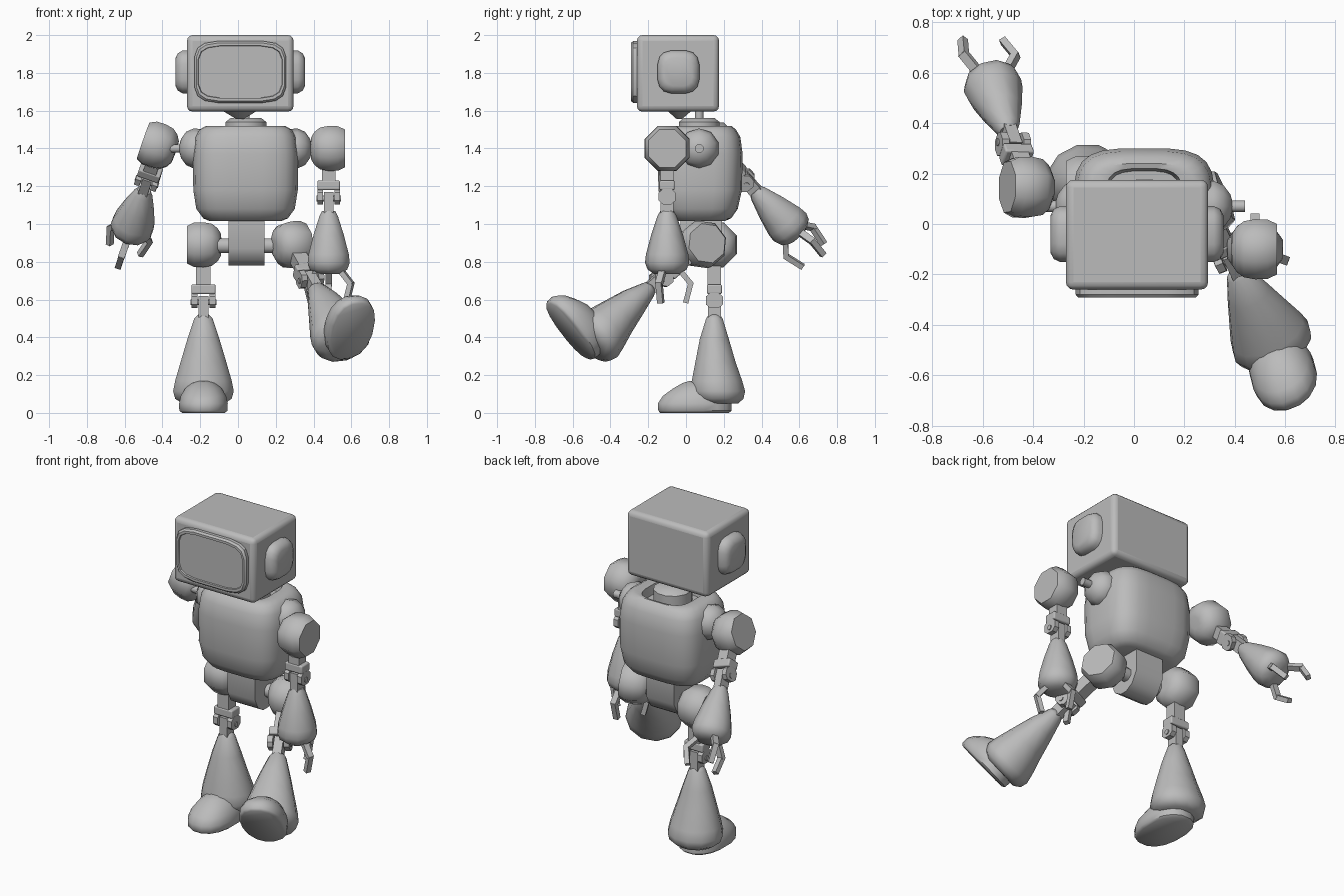
import bpy, bmesh, math
from mathutils import Matrix, Vector

if "Cube" in bpy.data.objects:
    bpy.data.objects.remove(bpy.data.objects["Cube"])

grey = bpy.data.materials.new("metal_grey")
grey.diffuse_color = (0.5, 0.5, 0.5, 1)
grey.use_nodes = True
grey.node_tree.nodes["Principled BSDF"].inputs["Base Color"].default_value = grey.diffuse_color

I = Matrix.Identity(4)
ALONG_X = Matrix(((0, 0, 1, 0), (1, 0, 0, 0), (0, 1, 0, 0), (0, 0, 0, 1)))   # loft axis -> +x
ALONG_FRONT = Matrix(((1, 0, 0, 0), (0, 0, -1, 0), (0, 1, 0, 0), (0, 0, 0, 1)))  # loft axis -> -y
T = Matrix.Translation


def finish(name, bm, M, angle=50, bevel=0):
    """Place the mesh, fix normals and shade it."""
    bm.transform(M)
    bmesh.ops.recalc_face_normals(bm, faces=bm.faces[:])
    me = bpy.data.meshes.new(name)
    bm.to_mesh(me)
    bm.free()
    ob = bpy.data.objects.new(name, me)
    bpy.context.collection.objects.link(ob)
    me.materials.append(grey)
    if bevel:
        mod = ob.modifiers.new("bevel", 'BEVEL')
        mod.width, mod.segments = bevel, 3
    bpy.ops.object.select_all(action='DESELECT')
    bpy.context.view_layer.objects.active = ob
    ob.select_set(True)
    bpy.ops.object.shade_smooth_by_angle(angle=math.radians(angle))
    return ob


def loft(name, rings, M=I, n=8, e=2.0, angle=50):
    """Rings are (height, half x, half y, centre x, centre y); e squares the outline."""
    bm = bmesh.new()
    loops = []
    for r in rings:
        z, hx, hy, cx, cy = (tuple(r) + (0, 0))[:5]
        loop = []
        for i in range(n):
            a = 2 * math.pi * (i + 0.5) / n
            c, s = math.cos(a), math.sin(a)
            loop.append(bm.verts.new((cx + hx * math.copysign(abs(c) ** (2 / e), c),
                                      cy + hy * math.copysign(abs(s) ** (2 / e), s), z)))
        loops.append(loop)
    for a, b in zip(loops, loops[1:]):
        for i in range(n):
            j = (i + 1) % n
            bm.faces.new((a[i], a[j], b[j], b[i]))
    bm.faces.new(loops[0])
    bm.faces.new(loops[-1])
    return finish(name, bm, M, angle)


def lathe(name, profile, M=I, n=8):
    return loft(name, [(z, r, r) for z, r in profile], M, n)


def box(name, lo, hi, M=I, bevel=0):
    bm = bmesh.new()
    bmesh.ops.create_cube(bm, size=1)
    lo, hi = Vector(lo), Vector(hi)
    for v in bm.verts:
        v.co = (lo + hi) / 2 + Vector(a * b for a, b in zip(v.co, hi - lo))
    return finish(name, bm, M, 40, bevel)


def frame(origin, x_hint, down):
    """Limb frame: local -z runs down the limb, local x along the joint axis."""
    z = -Vector(down).normalized()
    x = Vector(x_hint)
    x = (x - x.dot(z) * z).normalized()
    y = z.cross(x)
    return T(origin) @ Matrix((x, y, z)).transposed().to_4x4()


# ---- head ----
HX = 0.012
box("head", (-0.27, -0.26, 1.595), (0.294, 0.175, 2.0), bevel=0.03)
loft("visor", [(0.24, .245, .165), (.28, .245, .165), (.292, .235, .155),
               (.292, .225, .14), (.283, .222, .138)], T((HX, 0, 1.805)) @ ALONG_FRONT, 16, 4.5, 30)
for side, nm in ((1, "right"), (-1, "left")):
    S = Matrix.Diagonal((side, 1, 1, 1))
    loft(nm + "_ear", [(.25, .112, .115), (.305, .112, .115), (.33, .1, .1), (.343, .075, .075)],
         T((HX, -0.04, 1.805)) @ S @ ALONG_X, 16, 3.2)
loft("chin_wedge", [(1.6, .1, .07, 0.01, -.035), (1.555, .02, .015, 0.01, -.035)], n=8)
lathe("neck_rod", [(1.47, .024), (1.61, .024)], T((.04, .07, 0)))

# ---- torso with open collar well ----
loft("torso", [(1.015, .19, .13), (1.03, .225, .165), (1.08, .262, .2), (1.18, .278, .222),
               (1.37, .28, .226), (1.46, .268, .214), (1.5, .245, .19), (1.52, .21, .165),
               (1.515, .155, .145), (1.46, .145, .135)], T((.04, .075, 0)), 24, 3.6, 45)
lathe("neck_collar", [(1.45, .112), (1.54, .112), (1.56, .085)], T((.042, .07, 0)), 12)
for side, nm in ((1, "right"), (-1, "left")):
    M = T((.04, .07, 1.4)) @ Matrix.Diagonal((side, 1, 1, 1)) @ ALONG_X
    lathe(nm + "_shoulder_dome", [(.2, .1), (.275, .106), (.315, .088), (.342, .05), (.35, .02)], M, 10)
    lathe(nm + "_shoulder_pin", [(.33, .024), (.4, .024)], M)

# ---- pelvis: rounded side profile pushed across x ----
bm = bmesh.new()
side_profile = [(-.03, 1.04), (.19, 1.04), (.19, .88), (.15, .81), (.1, .78), (.05, .78), (0, .81), (-.03, .87)]
f = bm.faces.new([bm.verts.new((-.05, y, z)) for y, z in side_profile])
ext = bmesh.ops.extrude_face_region(bm, geom=[f])
for v in ext['geom']:
    if isinstance(v, bmesh.types.BMVert):
        v.co.x = .14
finish("pelvis", bm, I, 45)
lathe("hip_axle", [(-.16, .042), (.24, .042)], T((0, .1, .885)) @ ALONG_X)


# ---- limb pieces ----
def ball(name, M):
    lathe(name, [(-.095, .035), (-.092, .065), (-.075, .095), (-.045, .12), (0, .129),
                 (.05, .127), (.087, .108)], M @ ALONG_X)


def joint(name, M, top, knee, end, h):
    """Link from the ball, forked lugs, inner lug and pin."""
    box(name + "_link", (-h * .6, -.036, knee + .09), (h * .6, .036, top), M)
    box(name + "_bridge", (-h, -.04, knee + .045), (h, .04, knee + .095), M, .008)
    for s in (-1, 1):
        loft(name + "_lug", [(s * h * .5, .048, .043), (s * h, .048, .043)],
             M @ T((0, 0, knee + .01)) @ ALONG_X, 8, 2.6, 30)
    box(name + "_inner_lug", (-h * .42, -.034, end), (h * .42, .034, knee + .035), M)
    lathe(name + "_pin", [(-h * 1.08, .016), (h * 1.08, .016)], M @ T((0, 0, knee)) @ ALONG_X)


def finger(name, M):
    """Bent two-part claw from square bars."""
    pts = [Vector(p) for p in ((.055, 0, -.63), (.125, 0, -.715), (.1, 0, -.81))]
    for k, (a, b) in enumerate(zip(pts, pts[1:])):
        F = M @ frame(a, (0, 1, 0), b - a)
        w = .018 - .002 * k
        box(name + ("_base", "_tip")[k], (-w, -.014, -(b - a).length - .008), (w, .014, .008), F)


def arm(nm, M, side, angles):
    Ms = M @ Matrix.Diagonal((side, 1, 1, 1))
    ball(nm + "_upper_arm", Ms)
    joint(nm + "_elbow", M, -.1, -.265, -.36, .06)
    lathe(nm + "_forearm", [(-.33, .036), (-.36, .052), (-.46, .085), (-.56, .112), (-.605, .117),
                            (-.64, .104), (-.665, .07)], M, 10)
    for a in angles:
        finger(nm + "_finger", M @ Matrix.Rotation(math.radians(a), 4, 'Z'))


def leg(nm, M, side):
    Ms = M @ Matrix.Diagonal((side, 1, 1, 1))
    ball(nm + "_thigh", Ms)
    joint(nm + "_knee", M, -.1, -.305, -.4, .064)
    loft(nm + "_calf", [(-.37, .03, .03), (-.39, .05, .045), (-.5, .088, .08, 0, 0), (-.62, .125, .11, 0, .006),
                        (-.72, .155, .138, 0, .014), (-.775, .166, .15, 0, .018),
                        (-.815, .155, .135, 0, .024), (-.84, .115, .1, 0, .03)], M, 12)
    foot = [(0, .115, -.14, .23), (.012, .13, -.15, .245), (.05, .131, -.152, .245), (.09, .122, -.125, .24),
            (.13, .098, -.07, .22), (.158, .065, -.02, .19), (.17, .03, .02, .15)]
    loft(nm + "_foot", [(z - .89, hx, (b - a) / 2, 0, (a + b) / 2 - .15) for z, hx, a, b in foot], M, 16, 2.3)


# ---- posed limbs ----
arm("right", T((.48, -.1, 1.4)), 1, (90, -20, 200))
arm("left", frame((-.42, .145, 1.412), (.91, -.02, -.32), (-.233, .668, -.706)), -1, (-90, 30, 150))
leg("left", T((-.183, .15, .89)), -1)
# the raised leg swings forward and outward
leg("right", frame((.28, .08, .89), (.92, .36, .09), (.345, -.715, -.605)), 1)
